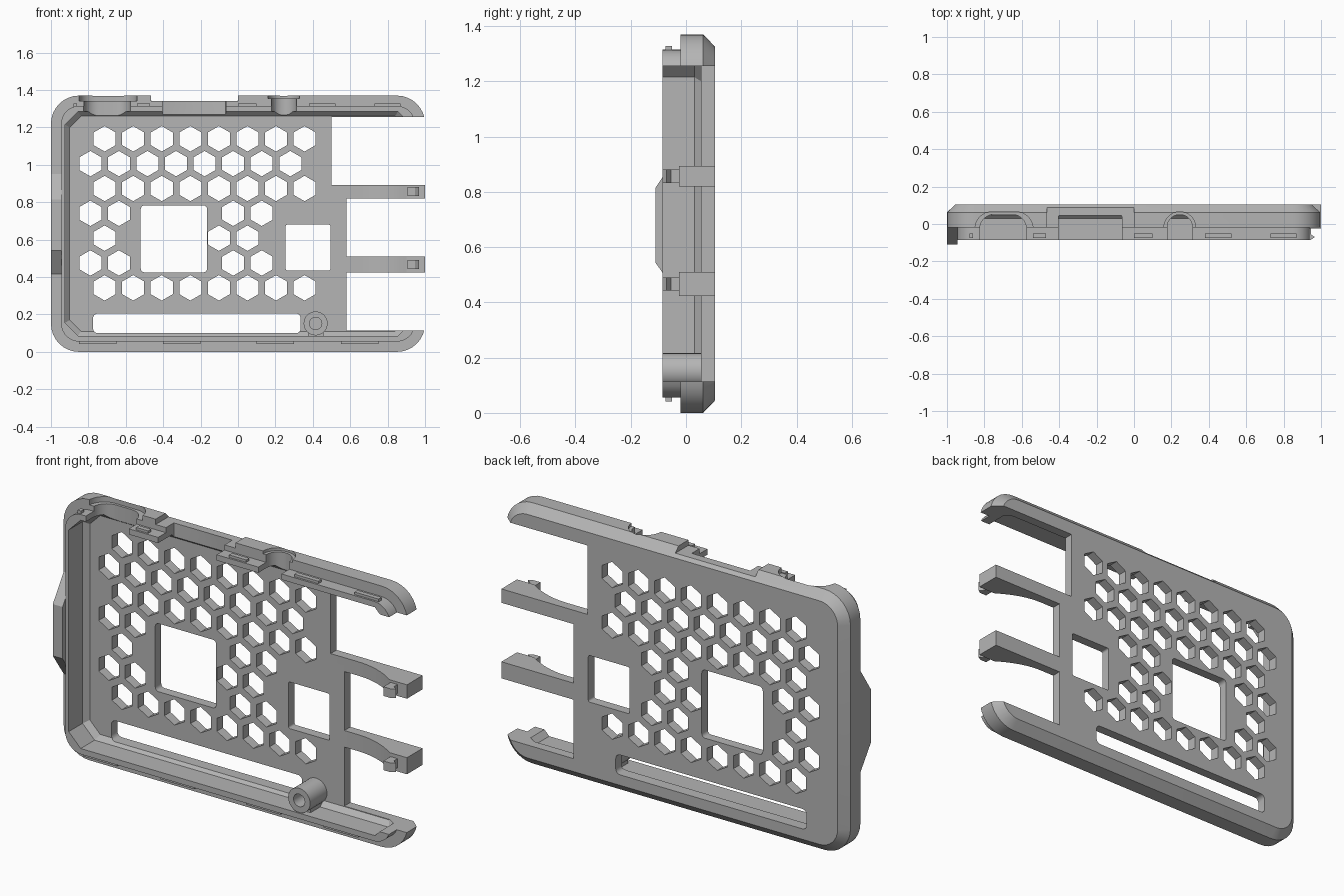
import bpy
import bmesh
import math
from mathutils import Vector

cube = bpy.data.objects.get("Cube")
if cube:
    bpy.data.objects.remove(cube, do_unlink=True)

grey = bpy.data.materials.new("plain grey")
grey.use_nodes = True
COLOR = (0.46, 0.46, 0.46, 1)
grey.diffuse_color = COLOR
grey.node_tree.nodes["Principled BSDF"].inputs["Base Color"].default_value = COLOR

W, H = 1.0, 1.37            # half width, height
FLOOR, BACK = 0.055, 0.105  # inner floor and back face
RIM, LIP = -0.02, -0.085    # front of outer wall and of inner lip


def rounded(x0, x1, z0, z1, r, seg=8):
    """Rounded rectangle outline; one segment gives chamfered corners."""
    pts = []
    corners = [(x1 - r, z1 - r), (x0 + r, z1 - r), (x0 + r, z0 + r), (x1 - r, z0 + r)]
    for i, (cx, cz) in enumerate(corners):
        for k in range(seg + 1):
            a = math.pi / 2 * (i + k / seg)
            pts.append((cx + r * math.cos(a), cz + r * math.sin(a)))
    return pts


def ngon(cx, cz, r, n, start=0.0):
    return [(cx + r * math.cos(start + 2 * math.pi * i / n),
             cz + r * math.sin(start + 2 * math.pi * i / n)) for i in range(n)]


def loft(bm, rings, axis="y"):
    """Closed solid through (outline, depth) rings along y or z."""
    loops = []
    for pts, d in rings:
        loops.append([bm.verts.new((a, d, b) if axis == "y" else (a, b, d)) for a, b in pts])
    n = len(loops[0])
    faces = [bm.faces.new(loops[0]), bm.faces.new(loops[-1])]
    for lo, hi in zip(loops, loops[1:]):
        for i in range(n):
            j = (i + 1) % n
            faces.append(bm.faces.new((lo[i], lo[j], hi[j], hi[i])))
    bmesh.ops.recalc_face_normals(bm, faces=faces)


def prism(bm, pts, d0, d1, axis="y"):
    loft(bm, [(pts, d0), (pts, d1)], axis)


def box(bm, x0, x1, y0, y1, z0, z1):
    prism(bm, [(x0, z0), (x1, z0), (x1, z1), (x0, z1)], y0, y1)


def make(name, bm):
    mesh = bpy.data.meshes.new(name)
    bm.to_mesh(mesh)
    bm.free()
    mesh.materials.append(grey)
    ob = bpy.data.objects.new(name, mesh)
    bpy.context.collection.objects.link(ob)
    return ob


def combine(target, bm, op="DIFFERENCE"):
    tool = make("helper", bm)
    mod = target.modifiers.new("cut", "BOOLEAN")
    mod.operation, mod.object, mod.solver = op, tool, "EXACT"
    bpy.context.view_layer.objects.active = target
    bpy.ops.object.modifier_apply(modifier=mod.name)
    bpy.data.objects.remove(tool, do_unlink=True)


# Outer shell with bevelled back and stepped front lip
def outline(off):
    return rounded(-W + off, W - off, off, H - off, 0.15 - off)


bm = bmesh.new()
loft(bm, [(outline(0.045), BACK), (outline(0), 0.062), (outline(0), RIM),
          (outline(0.055), RIM), (outline(0.055), LIP)])
shell = make("case_shell", bm)


# Hollow inside with chamfered corners and floor edge
def hollow(off, r):
    return rounded(-0.925 + off, 0.925 - off, 0.085 + off, 1.285 - off, r, 1)


bm = bmesh.new()
loft(bm, [(hollow(0, 0.07), -0.2), (hollow(0, 0.07), 0.03), (hollow(0.025, 0.06), FLOOR)])
combine(shell, bm)

# Screw boss with its web to the lower wall
bm = bmesh.new()
box(bm, 0.373, 0.457, -0.05, 0.08, 0.07, 0.13)
combine(shell, bm, "UNION")
bm = bmesh.new()
prism(bm, ngon(0.415, 0.152, 0.064, 32), LIP, 0.08)
combine(shell, bm, "UNION")
bm = bmesh.new()
prism(bm, ngon(0.415, 0.152, 0.033, 24), -0.2, 0.03)
combine(shell, bm)

# Honeycomb vents: (shifted row, columns)
ALL = range(8)
rows = [(0, ALL), (1, ALL), (0, ALL), (1, (0, 1, 5, 6)), (0, (0, 4, 5)),
        (1, (0, 1, 5, 6)), (0, ALL)]
bm = bmesh.new()
for r, (shift, cols) in enumerate(rows):
    for c in cols:
        x = -0.713 + 0.1527 * (c - shift / 2)
        prism(bm, ngon(x, 1.139 - 0.1328 * r, 0.068, 6, math.pi / 6), 0, 0.2)
# Square windows and long slot
prism(bm, rounded(-0.52, -0.165, 0.425, 0.783, 0.02, 4), 0, 0.2)
prism(bm, rounded(0.255, 0.495, 0.435, 0.68, 0.01, 4), 0, 0.2)
prism(bm, rounded(-0.775, 0.335, 0.1, 0.205, 0.025, 4), 0, 0.2)
combine(shell, bm)

# Open right side
bm = bmesh.new()
prism(bm, [(0.58, 0.113), (1.2, 0.113), (1.2, 1.255), (0.5, 1.255), (0.5, 0.85), (0.58, 0.85)],
      -0.3, 0.3)
combine(shell, bm)

# Top wall sockets: outer recesses, then openings through the wall
bm = bmesh.new()
prism(bm, rounded(-0.85, -0.54, -0.4, 0.065, 0.09), 1.342, 1.5, "z")
prism(bm, rounded(-0.465, 0.0, -0.4, 0.095, 0.01, 2), 1.342, 1.5, "z")
prism(bm, rounded(0.16, 0.33, -0.4, 0.065, 0.084), 1.355, 1.5, "z")
combine(shell, bm)
bm = bmesh.new()
prism(bm, rounded(-0.825, -0.575, -0.4, 0.052, 0.08), 1.2, 1.5, "z")
prism(bm, rounded(-0.405, -0.065, -0.4, 0.045, 0.005, 2), 1.2, 1.5, "z")
prism(bm, rounded(0.178, 0.312, -0.4, 0.05, 0.066), 1.2, 1.5, "z")
combine(shell, bm)

# Arms that curve forward at the right, with snap clips
for name, x0, z0, z1 in (("upper_arm", 0.49, 0.82, 0.893), ("lower_arm", 0.57, 0.423, 0.51)):
    bm = bmesh.new()
    sweep = []
    for i in range(9):
        t = i / 8
        sweep.append((0.66 + 0.24 * t, FLOOR - 0.08 * t * t))
    side = [(x0, BACK), (x0, FLOOR)] + sweep + [(1, -0.025), (1, BACK)]
    prism(bm, side, z0, z1, "z")
    make(name, bm)
    bm = bmesh.new()
    mid = (z0 + z1) / 2
    hook = [(0.905, -0.02), (0.905, LIP), (0.945, LIP), (0.967, -0.07), (0.945, -0.055),
            (0.945, -0.02)]
    prism(bm, hook, mid - 0.024, mid + 0.024, "z")
    make(name + "_clip", bm)

# Wedge tab on the left wall
bm = bmesh.new()
wedge = [(0.95, RIM), (0.815, -0.11), (0.543, -0.11), (0.415, RIM)]
verts = [[bm.verts.new((x, y, z)) for z, y in wedge] for x in (-1.0, -0.943)]
bm.faces.new(verts[0])
bm.faces.new(verts[1])
for i in range(4):
    j = (i + 1) % 4
    bm.faces.new((verts[0][i], verts[0][j], verts[1][j], verts[1][i]))
bmesh.ops.recalc_face_normals(bm, faces=bm.faces)
make("left_tab", bm)

# Snap ridges along the lip
bm = bmesh.new()
for x, w in ((-0.87, 0.02), (-0.505, 0.07), (0.05, 0.1), (0.45, 0.14), (0.8, 0.14)):
    box(bm, x - w / 2, x + w / 2, -0.075, -0.05, 1.305, 1.328)
for x in (-0.75, -0.3, 0.2, 0.65):
    box(bm, x - 0.1, x + 0.1, -0.075, -0.05, 0.042, 0.065)
make("snap_ridges", bm)

# Smooth the rounded parts, keep edges sharp
for ob in bpy.context.collection.objects:
    ob.select_set(ob.type == "MESH" and grey.name in ob.data.materials)
bpy.context.view_layer.objects.active = shell
bpy.ops.object.shade_smooth_by_angle(angle=math.radians(25))
